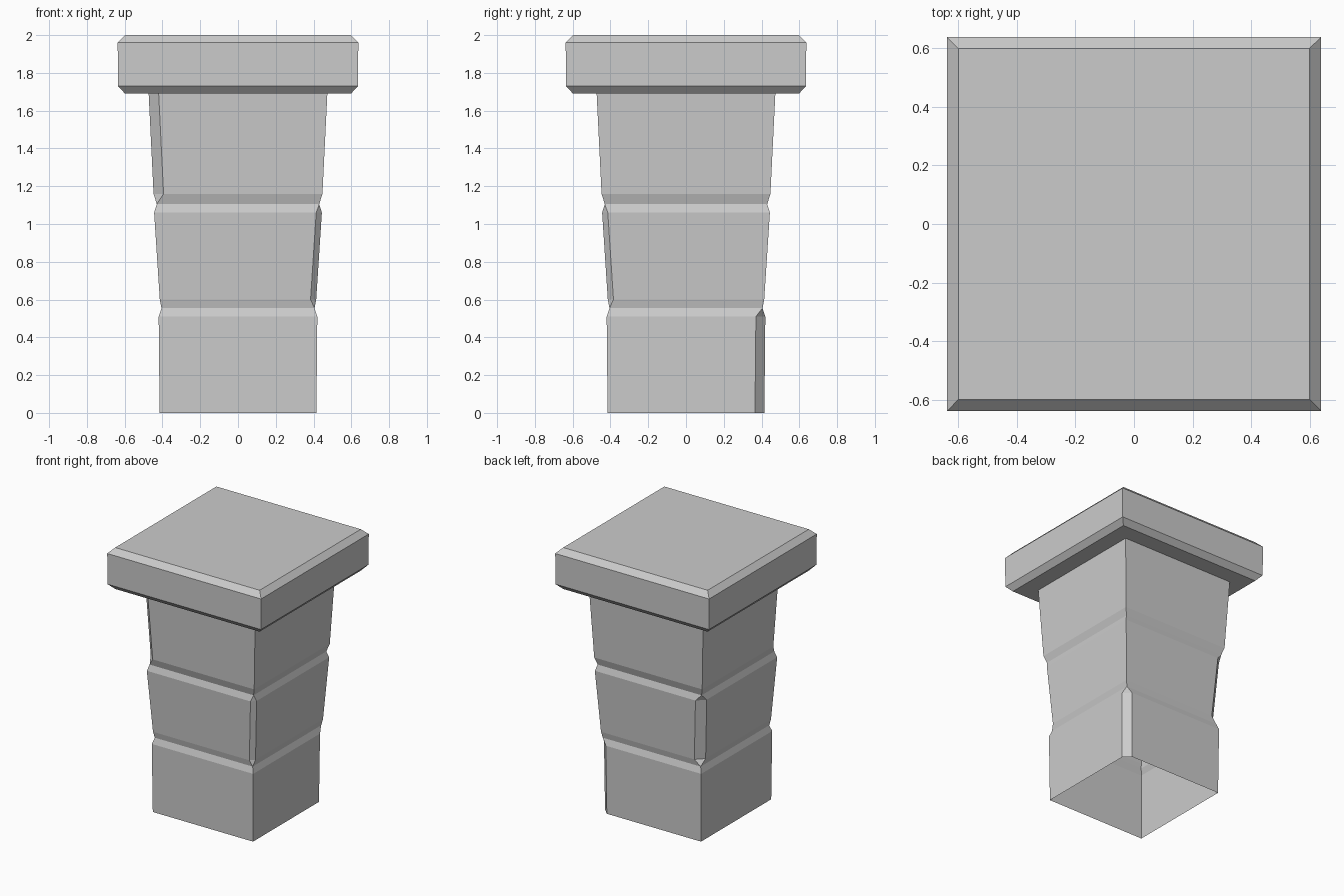
import bpy
import bmesh

cube = bpy.data.objects.get("Cube")
if cube:
    bpy.data.objects.remove(cube, do_unlink=True)

stone = bpy.data.materials.new("grey stone")
stone.use_nodes = True
grey = (0.6, 0.6, 0.6, 1.0)
stone.diffuse_color = grey
stone.node_tree.nodes["Principled BSDF"].inputs["Base Color"].default_value = grey

# Corners run front-left, front-right, back-right, back-left as seen from the front
CORNERS = [(-1, -1), (1, -1), (1, 1), (-1, 1)]

# Chipped corner widths for each block of the shaft
SHARP = (0, 0, 0, 0)
LOWER = (0, 0, 0.05, 0)
MIDDLE = (0, 0.03, 0, 0.055)
UPPER = (0.053, 0, 0, 0)


def ring_points(z, half, chips):
    """Square ring with two points per corner, split where the corner is chipped."""
    points = []
    for (sx, sy), chip in zip(CORNERS, chips):
        along_x = (sx * (half - chip), sy * half, z)
        along_y = (sx * half, sy * (half - chip), z)
        points += [along_x, along_y] if sx != sy else [along_y, along_x]
    return points


def stacked_rings(name, rings, close_top=False):
    bm = bmesh.new()
    loops = [[bm.verts.new(p) for p in ring_points(*ring)] for ring in rings]
    for low, high in zip(loops, loops[1:]):
        for i in range(len(low)):
            j = (i + 1) % len(low)
            bm.faces.new((low[i], low[j], high[j], high[i]))
    if close_top:
        bm.faces.new(loops[-1])
    # Merge the doubled points of unchipped corners
    bmesh.ops.remove_doubles(bm, verts=bm.verts[:], dist=0.0001)
    mesh = bpy.data.meshes.new(name)
    bm.to_mesh(mesh)
    bm.free()
    mesh.materials.append(stone)
    obj = bpy.data.objects.new(name, mesh)
    bpy.context.collection.objects.link(obj)
    return obj


# Tapered shaft of three blocks with grooves between, open underneath
neck = (1.69, 0.473, UPPER)
stacked_rings("pillar_shaft", [
    (0, 0.415, LOWER),
    (0.51, 0.42, LOWER),
    (0.555, 0.405, SHARP),
    (0.6, 0.414, MIDDLE),
    (1.06, 0.444, MIDDLE),
    (1.105, 0.43, SHARP),
    (1.16, 0.447, UPPER),
    neck,
])

# Bevelled square cap with its underside meeting the shaft
stacked_rings("pillar_cap", [
    neck,
    (1.69, 0.598, SHARP),
    (1.73, 0.635, SHARP),
    (1.96, 0.637, SHARP),
    (2.0, 0.598, SHARP),
], close_top=True)
